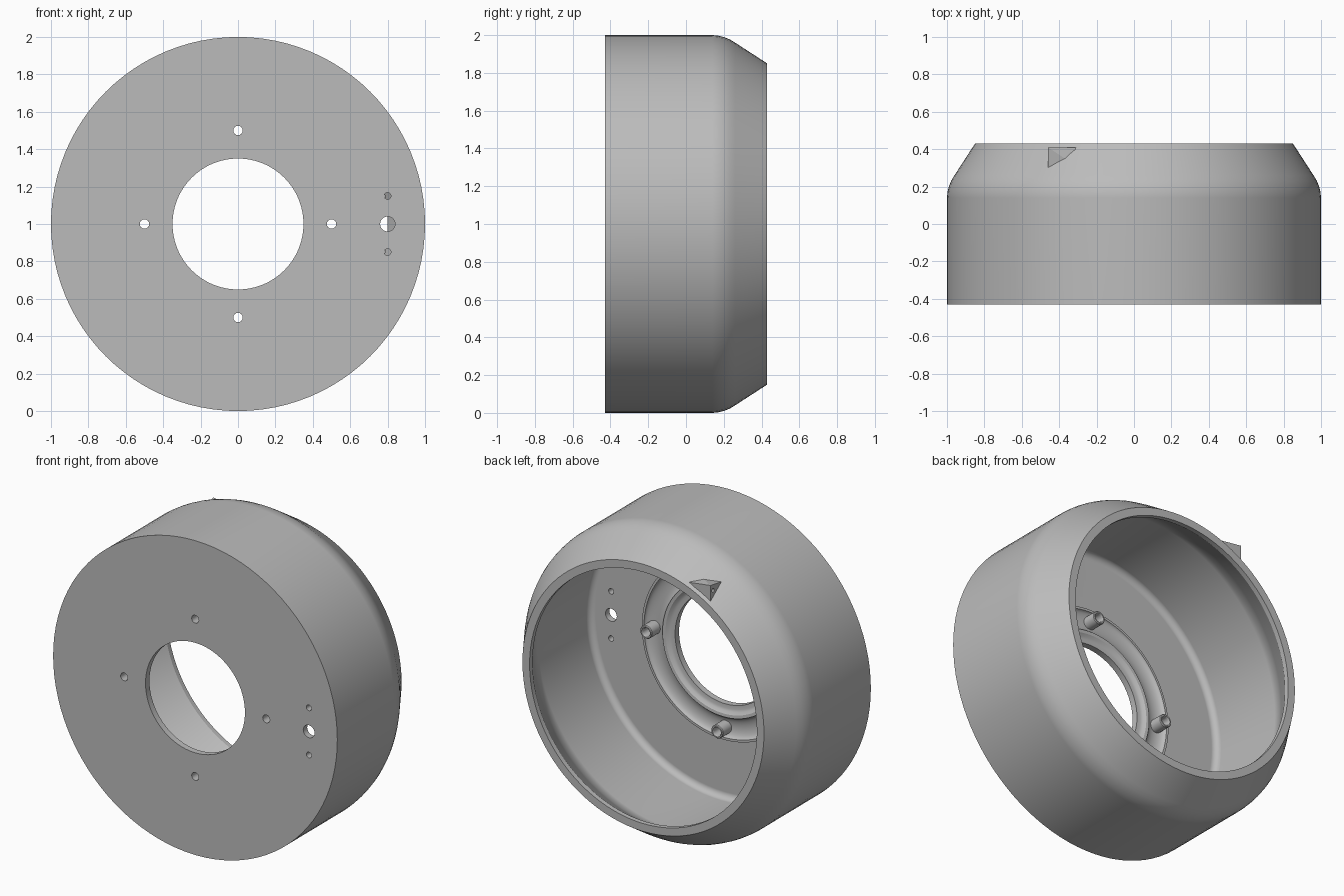
import bpy, bmesh, math
from mathutils import Vector

cube = bpy.data.objects.get("Cube")
if cube:
    bpy.data.objects.remove(cube, do_unlink=True)

grey = bpy.data.materials.new("plain_grey")
grey.use_nodes = True
COLOUR = (0.5, 0.5, 0.5, 1)
grey.diffuse_color = COLOUR
grey.node_tree.nodes["Principled BSDF"].inputs["Base Color"].default_value = COLOUR


def make_object(name, bm):
    bmesh.ops.recalc_face_normals(bm, faces=bm.faces)
    mesh = bpy.data.meshes.new(name)
    bm.to_mesh(mesh)
    bm.free()
    obj = bpy.data.objects.new(name, mesh)
    mesh.materials.append(grey)
    bpy.context.collection.objects.link(obj)
    return obj


def activate(obj):
    bpy.ops.object.select_all(action='DESELECT')
    obj.select_set(True)
    bpy.context.view_layer.objects.active = obj


def lathe(name, profile, x=0, z=1, steps=32):
    """Turn a closed (radius, y) profile around an axis parallel to y."""
    bm = bmesh.new()
    rings = []
    for i in range(steps):
        a = math.tau * i / steps
        rings.append([bm.verts.new((x + r * math.cos(a), y, z + r * math.sin(a)))
                      for r, y in profile])
    for i, ring in enumerate(rings):
        nxt = rings[(i + 1) % steps]
        for j in range(len(profile)):
            k = (j + 1) % len(profile)
            bm.faces.new((ring[j], ring[k], nxt[k], nxt[j]))
    return make_object(name, bm)


def drill(target, start, end, radius):
    """Cut a round hole from start to end."""
    start, end = Vector(start), Vector(end)
    axis = end - start
    bm = bmesh.new()
    bmesh.ops.create_cone(bm, cap_ends=True, segments=24, radius1=radius,
                          radius2=radius, depth=axis.length)
    bmesh.ops.rotate(bm, verts=bm.verts,
                     matrix=axis.to_track_quat('Z', 'Y').to_matrix())
    bmesh.ops.translate(bm, verts=bm.verts, vec=(start + end) / 2)
    cutter = make_object("hole_cutter", bm)
    cutter.hide_render = True
    activate(target)
    mod = target.modifiers.new("hole", 'BOOLEAN')
    mod.operation, mod.solver, mod.object = 'DIFFERENCE', 'EXACT', cutter
    bpy.ops.object.modifier_apply(modifier=mod.name)
    bpy.data.objects.remove(cutter, do_unlink=True)


def smooth(obj):
    activate(obj)
    bpy.ops.object.shade_smooth_by_angle(angle=math.radians(30))
    mod = obj.modifiers.new("weighted_normals", 'WEIGHTED_NORMAL')
    mod.keep_sharp = True


FRONT, BACK, FLOOR = -0.43, 0.43, -0.39

# Hollow drum: front plate, rounded shoulder, tapered lip and inner cavity
outside = [(0.35, FRONT), (1, FRONT), (1, 0.14), (0.997, 0.17), (0.99, 0.2),
           (0.978, 0.23), (0.96, 0.26), (0.85, BACK)]
inside = [(0.8, BACK), (0.8, 0.4), (0.91, 0.235), (0.93, 0.2),
          (0.943, 0.165), (0.95, 0.13)]
fillet = [(0.91 + 0.04 * math.cos(a), FLOOR + 0.04 - 0.04 * math.sin(a))
          for a in (math.radians(d) for d in range(0, 91, 15))]
# Two rounded ridges with a channel between them
ridges = [(0.57, FLOOR), (0.57, FLOOR + 0.02), (0.555, FLOOR + 0.02)]
ridges += [(0.49 + 0.065 * math.cos(a), FLOOR + 0.02 - 0.03 * math.sin(a))
           for a in (math.radians(d) for d in range(15, 180, 15))]
ridges += [(0.425, FLOOR + 0.02), (0.405, FLOOR + 0.018), (0.39, FLOOR + 0.006),
           (0.375, FLOOR), (0.35, FLOOR)]
drum = lathe("drum_housing", outside + inside + fillet + ridges, steps=96)

# Mounting bosses standing in the channel, each with a through hole
for i, name in enumerate(("left", "top", "right", "bottom")):
    x, z = 0.5 * math.cos(i * math.pi / 2), 1 + 0.5 * math.sin(i * math.pi / 2)
    drill(drum, (x, -0.5, z), (x, -0.3, z), 0.025)
    boss = lathe(name + "_boss", [(0.025, -0.415), (0.042, -0.415), (0.042, -0.315),
                                  (0.038, -0.31), (0.03, -0.31), (0.025, -0.32)], x, z)
    smooth(boss)

# Connector hole with a screw hole above and below
for dz, radius in ((0, 0.04), (0.15, 0.018), (-0.15, 0.018)):
    drill(drum, (0.8, -0.5, 1 + dz), (0.8, -0.3, 1 + dz), radius)
smooth(drum)

# Small wedge on the tapered lip, with a blind hole in its flat end
bm = bmesh.new()
points = [bm.verts.new(p) for p in ((-0.46, 0.29, 1.81), (-0.46, 0.41, 1.725),
                                    (-0.46, 0.41, 1.83), (-0.31, 0.41, 1.81),
                                    (-0.34, 0.33, 1.82))]
bmesh.ops.convex_hull(bm, input=points)
wedge = make_object("cable_wedge", bm)
drill(wedge, (-0.5, 0.385, 1.79), (-0.42, 0.385, 1.79), 0.012)
